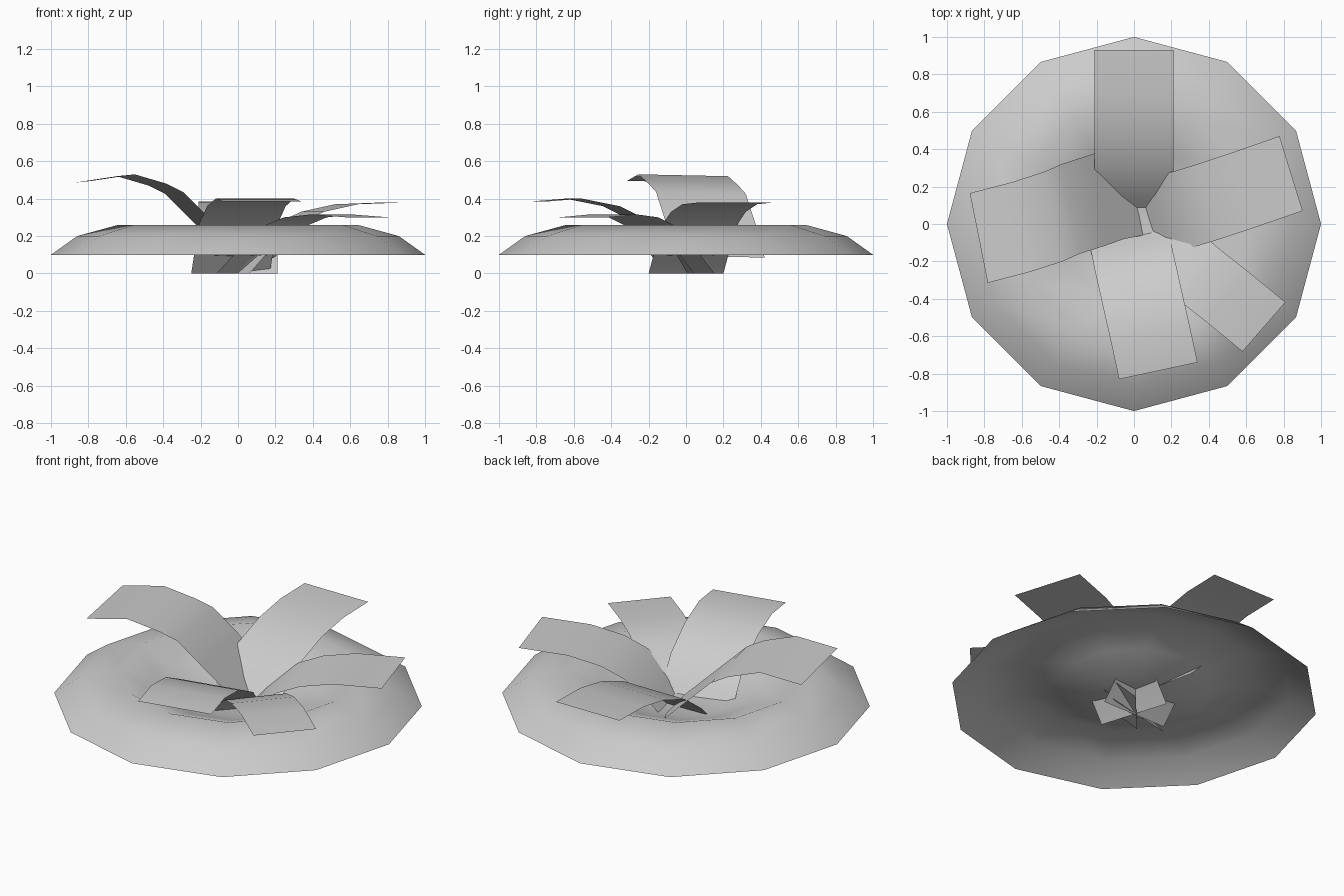
import bpy
import bmesh
from mathutils import Vector, Matrix

cube = bpy.data.objects.get("Cube")
if cube:
    bpy.data.objects.remove(cube)

# One plain grey for the whole plant
grey = bpy.data.materials.new("plain_grey")
grey.use_nodes = True
colour = (0.6, 0.6, 0.6, 1)
grey.diffuse_color = colour
grey.node_tree.nodes["Principled BSDF"].inputs["Base Color"].default_value = colour


def finish(name, bm):
    bmesh.ops.recalc_face_normals(bm, faces=bm.faces)
    if sum(f.normal.z for f in bm.faces) < 0:
        bmesh.ops.reverse_faces(bm, faces=bm.faces)
    mesh = bpy.data.meshes.new(name)
    bm.to_mesh(mesh)
    bm.free()
    mesh.shade_smooth()
    mesh.materials.append(grey)
    bpy.context.collection.objects.link(bpy.data.objects.new(name, mesh))


# Twelve-sided mound with a dished centre, open underneath
def mound(profile, sides=12):
    bm = bmesh.new()
    centre = bm.verts.new((0, 0, profile[-1][1]))
    rings = []
    for radius, z in profile[:-1]:
        rings.append([bm.verts.new(Matrix.Rotation(6.283185 * i / sides, 3, "Z")
                                   @ Vector((radius, 0, z))) for i in range(sides)])
    for i in range(sides):
        j = (i + 1) % sides
        for a, b in zip(rings, rings[1:]):
            bm.faces.new((a[i], a[j], b[j], b[i]))
        bm.faces.new((rings[-1][i], rings[-1][j], centre))
    finish("soil_mound", bm)


mound([(1, 0.1), (0.86, 0.2), (0.64, 0.26), (0.42, 0.17), (0.22, 0.1), (0, 0.09)])


# Leaf: a thin sheet swept along a midline with a constant half width vector
def leaf(name, half_width, midline):
    bm = bmesh.new()
    half = Vector(half_width)
    rows = [[bm.verts.new(Vector(p) + half * s) for s in (-1, 1)] for p in midline]
    for a, b in zip(rows, rows[1:]):
        bm.faces.new((a[0], a[1], b[1], b[0]))
    finish(name, bm)


leaf("back_leaf", (0.21, 0, 0),
     [(0, 0, 0), (0, 0.15, 0.16), (0, 0.3, 0.27), (0, 0.5, 0.345),
      (0, 0.7, 0.38), (0, 0.93, 0.385)])
leaf("left_leaf", (-0.062, 0.2, 0),
     [(0, 0, 0), (0.13, 0.04, 0.15), (0.27, 0.08, 0.27), (0.4, 0.12, 0.33),
      (0.58, 0.18, 0.37), (0.84, 0.27, 0.38)])
leaf("front_left_leaf", (0.115, 0.132, 0),
     [(0, 0.02, 0), (0.12, -0.08, 0.13), (0.24, -0.18, 0.25), (0.36, -0.28, 0.3),
      (0.5, -0.39, 0.315), (0.695, -0.55, 0.3)])
leaf("front_leaf", (0.21, 0.045, 0),
     [(-0.04, 0, 0), (-0.02, -0.1, 0.13), (0, -0.2, 0.26), (0.045, -0.4, 0.36),
      (0.09, -0.6, 0.4), (0.13, -0.785, 0.385)])
leaf("right_leaf", (-0.048, 0.24, -0.005),
     [(0, 0.18, 0.09), (-0.1, 0.16, 0.19), (-0.2, 0.125, 0.29), (-0.34, 0.08, 0.43),
      (-0.43, 0.04, 0.475), (-0.6, -0.015, 0.525), (-0.83, -0.075, 0.49)])
